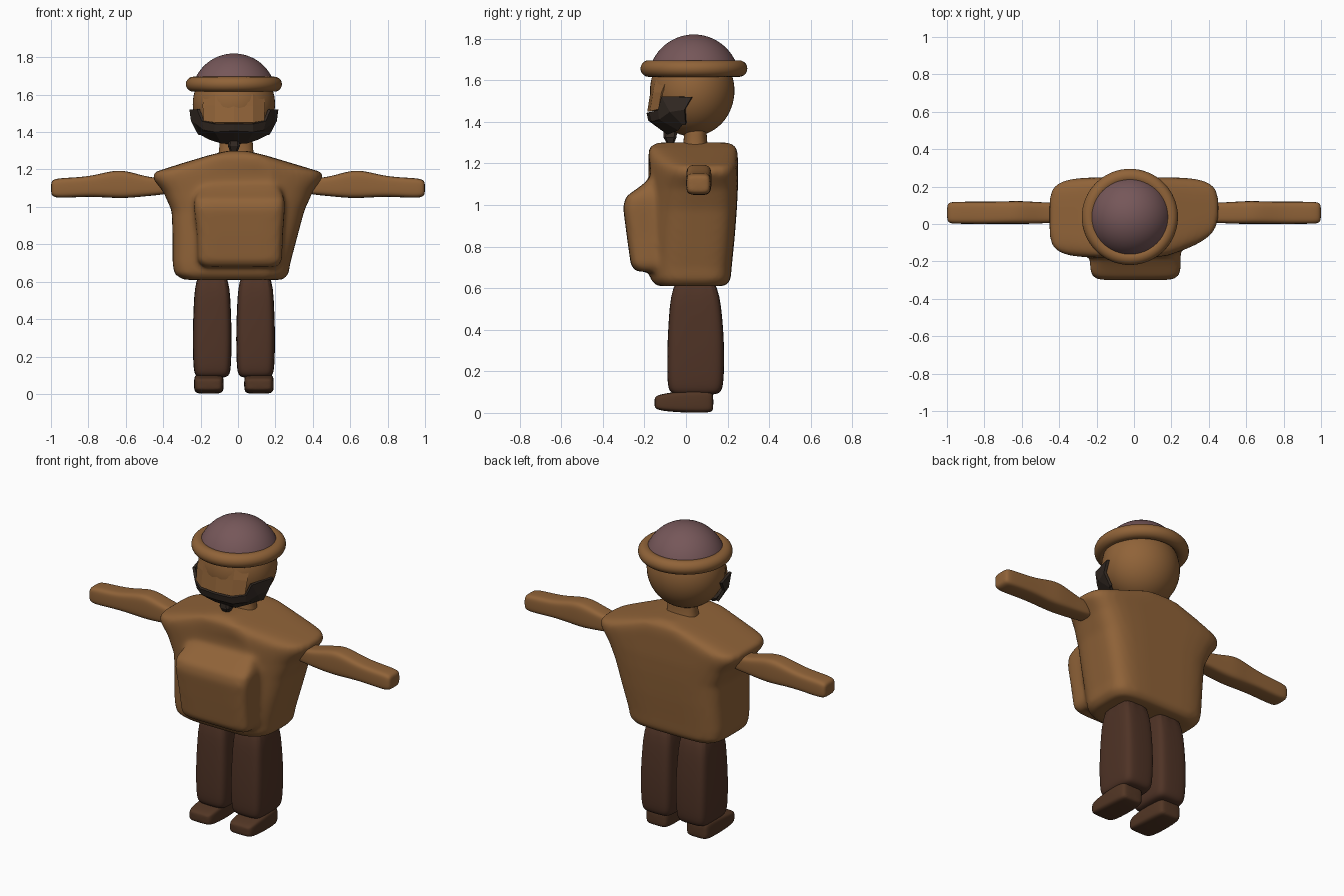
import bpy, bmesh, math
from mathutils import Vector

if "Cube" in bpy.data.objects:
    bpy.data.objects.remove(bpy.data.objects["Cube"])

MID = -0.022  # centre line of head and legs


def material(name, rgb):
    m = bpy.data.materials.new(name)
    m.use_nodes = True
    m.diffuse_color = (*rgb, 1)
    m.node_tree.nodes["Principled BSDF"].inputs["Base Color"].default_value = (*rgb, 1)
    return m


TAN = material("tan cloth", (0.28, 0.125, 0.04))
BROWN = material("dark brown", (0.078, 0.033, 0.019))
SHOE = material("shoe brown", (0.085, 0.037, 0.018))
PLUM = material("dusty plum", (0.18, 0.095, 0.1))
DARK = material("charcoal", (0.035, 0.024, 0.018))


def finish(name, bm, mat, smooth=True):
    bmesh.ops.recalc_face_normals(bm, faces=bm.faces)
    mesh = bpy.data.meshes.new(name)
    for f in bm.faces:
        f.smooth = smooth
    bm.to_mesh(mesh)
    bm.free()
    mesh.materials.append(mat)
    ob = bpy.data.objects.new(name, mesh)
    bpy.context.collection.objects.link(ob)
    return ob


def subdivide(ob, levels=2):
    mod = ob.modifiers.new("Subdivision", "SUBSURF")
    mod.levels = mod.render_levels = levels


def loft(bm, rings, axis="z", power=4, n=16):
    """Rings are (position, a0, a1, b0, b1): rounded rectangles along an axis."""
    loops = []
    for t, a0, a1, b0, b1 in rings:
        loop = []
        for i in range(n):
            ang = 2 * math.pi * (i + 0.5) / n
            c, s = math.cos(ang), math.sin(ang)
            a = (a0 + a1) / 2 + (a1 - a0) / 2 * math.copysign(abs(c) ** (2 / power), c)
            b = (b0 + b1) / 2 + (b1 - b0) / 2 * math.copysign(abs(s) ** (2 / power), s)
            co = {"x": (t, a, b), "y": (a, t, b), "z": (a, b, t)}[axis]
            loop.append(bm.verts.new(co))
        loops.append(loop)
    for lo, hi in zip(loops, loops[1:]):
        for i in range(n):
            j = (i + 1) % n
            bm.faces.new((lo[i], lo[j], hi[j], hi[i]))
    bm.faces.new(loops[0])
    bm.faces.new(loops[-1])


def ellipsoid(name, centre, radii, mat, cut=None):
    bm = bmesh.new()
    bmesh.ops.create_uvsphere(bm, u_segments=48, v_segments=32, radius=1)
    for v in bm.verts:
        v.co = Vector(centre) + Vector(r * c for r, c in zip(radii, v.co))
    if cut is not None:
        bmesh.ops.delete(bm, geom=[v for v in bm.verts if v.co.z < cut], context="VERTS")
    return finish(name, bm, mat)


def plates(name, stations, mat, thickness):
    """Rows of points for one half of the face, mirrored across the centre line."""
    bm = bmesh.new()
    for side in (1, -1):
        cols = [[bm.verts.new((MID + side * x, y, z)) for x, y, z in col] for col in stations]
        for a, b in zip(cols, cols[1:]):
            for k in range(len(a) - 1):
                bm.faces.new((a[k], b[k], b[k + 1], a[k + 1]))
    bmesh.ops.remove_doubles(bm, verts=bm.verts, dist=0.0005)
    ob = finish(name, bm, mat, smooth=False)
    mod = ob.modifiers.new("Thickness", "SOLIDIFY")
    mod.thickness = thickness
    mod.offset = 0


# Poncho body, with the rounded pouch blended into its front
bm = bmesh.new()
loft(bm, [
    (0.61, -0.29, 0.24, -0.14, 0.19),
    (0.64, -0.34, 0.27, -0.17, 0.215),
    (0.70, -0.35, 0.28, -0.175, 0.22),
    (0.85, -0.35, 0.32, -0.18, 0.235),
    (0.98, -0.355, 0.355, -0.18, 0.245),
    (1.08, -0.40, 0.40, -0.18, 0.25),
    (1.15, -0.455, 0.455, -0.18, 0.25),
    (1.185, -0.45, 0.45, -0.18, 0.25),
    (1.23, -0.31, 0.30, -0.18, 0.25),
    (1.275, -0.16, 0.15, -0.18, 0.245),
    (1.30, -0.06, 0.05, -0.14, 0.21),
], power=5, n=32)
for v in bm.verts:  # the left front edge sweeps backwards
    if v.co.x > 0.15 and v.co.y < 0:
        v.co.y += (v.co.x - 0.15) * 0.33
loft(bm, [
    (0.68, -0.19, 0.21, -0.24, 0),
    (0.71, -0.215, 0.235, -0.265, 0),
    (0.85, -0.22, 0.24, -0.285, 0),
    (0.99, -0.235, 0.25, -0.303, 0),
    (1.04, -0.235, 0.25, -0.29, 0),
    (1.09, -0.21, 0.23, -0.22, 0),
    (1.14, -0.19, 0.21, -0.16, 0),
], power=7, n=32)
body = finish("poncho", bm, TAN)
remesh = body.modifiers.new("Blend", "REMESH")
remesh.mode = "VOXEL"
remesh.voxel_size = 0.014
remesh.use_smooth_shade = True
soften = body.modifiers.new("Soften", "SMOOTH")
soften.factor = 0.5
soften.iterations = 10

for side, word in ((1, "left"), (-1, "right")):
    # Arms
    bm = bmesh.new()
    loft(bm, [(side * x, y0, y1, z0, z1) for x, y0, y1, z0, z1 in (
        (0.34, 0.01, 0.11, 1.07, 1.15),
        (0.46, 0.005, 0.115, 1.06, 1.155),
        (0.55, 0.0, 0.12, 1.05, 1.18),
        (0.63, 0.0, 0.125, 1.045, 1.2),
        (0.71, 0.0, 0.12, 1.05, 1.185),
        (0.81, 0.0, 0.12, 1.055, 1.16),
        (0.96, 0.0, 0.12, 1.045, 1.155),
        (0.99, 0.005, 0.115, 1.055, 1.145),
        (1.0, 0.02, 0.1, 1.07, 1.13))], axis="x")
    subdivide(finish(word + "_arm", bm, TAN))

    # Trouser legs
    cx = MID + side * 0.116
    bm = bmesh.new()
    loft(bm, [(z, cx - w, cx + w, y0, y1) for z, w, y0, y1 in (
        (0.085, 0.07, -0.05, 0.14),
        (0.1, 0.093, -0.08, 0.17),
        (0.14, 0.102, -0.092, 0.183),
        (0.3, 0.106, -0.092, 0.186),
        (0.45, 0.101, -0.085, 0.178),
        (0.68, 0.09, -0.065, 0.15))], power=5)
    subdivide(finish(word + "_leg", bm, BROWN))

    # Shoes
    cx = MID + side * 0.134
    bm = bmesh.new()
    loft(bm, [(y, cx - w, cx + w, z0, z1) for y, w, z0, z1 in (
        (-0.152, 0.05, 0.03, 0.07),
        (-0.143, 0.074, 0.015, 0.085),
        (-0.08, 0.08, 0.005, 0.098),
        (0.02, 0.08, 0.0, 0.11),
        (0.12, 0.074, 0.0, 0.11),
        (0.132, 0.055, 0.015, 0.09))], axis="y", power=5)
    subdivide(finish(word + "_shoe", bm, SHOE))

# Neck and head
bm = bmesh.new()
loft(bm, [(1.22, -0.115, 0.095, -0.03, 0.12), (1.29, -0.105, 0.085, -0.015, 0.105),
          (1.33, -0.1, 0.08, -0.01, 0.1), (1.42, -0.1, 0.08, -0.01, 0.1)], power=2.5)
subdivide(finish("neck", bm, TAN))
ellipsoid("head", (MID, 0.03, 1.55), (0.22, 0.203, 0.22), TAN)

# Flat face front between the beard plates
plates("face", [
    [(0, -0.162, 1.6), (0, -0.168, 1.54), (0, -0.182, 1.45)],
    [(0.1, -0.142, 1.6), (0.1, -0.155, 1.54), (0.1, -0.17, 1.45)],
    [(0.16, -0.09, 1.6), (0.165, -0.115, 1.54), (0.16, -0.13, 1.46)],
], TAN, 0.008)

# Beard: jaw band rising to the side plates, and the chin tuft
plates("beard", [
    [(0, -0.182, 1.445), (0, -0.175, 1.41), (0, -0.085, 1.345)],
    [(0.1, -0.172, 1.445), (0.1, -0.16, 1.405), (0.065, -0.085, 1.345)],
    [(0.165, -0.13, 1.46), (0.155, -0.125, 1.415), (0.125, -0.035, 1.365)],
    [(0.19, -0.115, 1.522), (0.2, -0.075, 1.45), (0.175, -0.015, 1.39)],
    [(0.23, 0.03, 1.52), (0.222, -0.005, 1.46), (0.185, 0.0, 1.39)],
], DARK, 0.016)
bm = bmesh.new()
loft(bm, [(1.3, -0.045, 0.0, -0.095, -0.055), (1.325, -0.055, 0.012, -0.11, -0.045),
          (1.36, -0.05, 0.005, -0.11, -0.04)], n=8)
finish("chin_tuft", bm, DARK, smooth=False)

# Domed cap and its rolled brim
ellipsoid("cap_dome", (MID, 0.038, 1.593), (0.227, 0.222, 0.227), PLUM, cut=1.64)
bpy.ops.mesh.primitive_torus_add(major_radius=0.217, minor_radius=0.04, major_segments=64,
                                 minor_segments=20, location=(MID, 0.038, 1.656))
brim = bpy.context.object
brim.name = "cap_brim"
brim.data.materials.append(TAN)
bpy.ops.object.shade_smooth()
